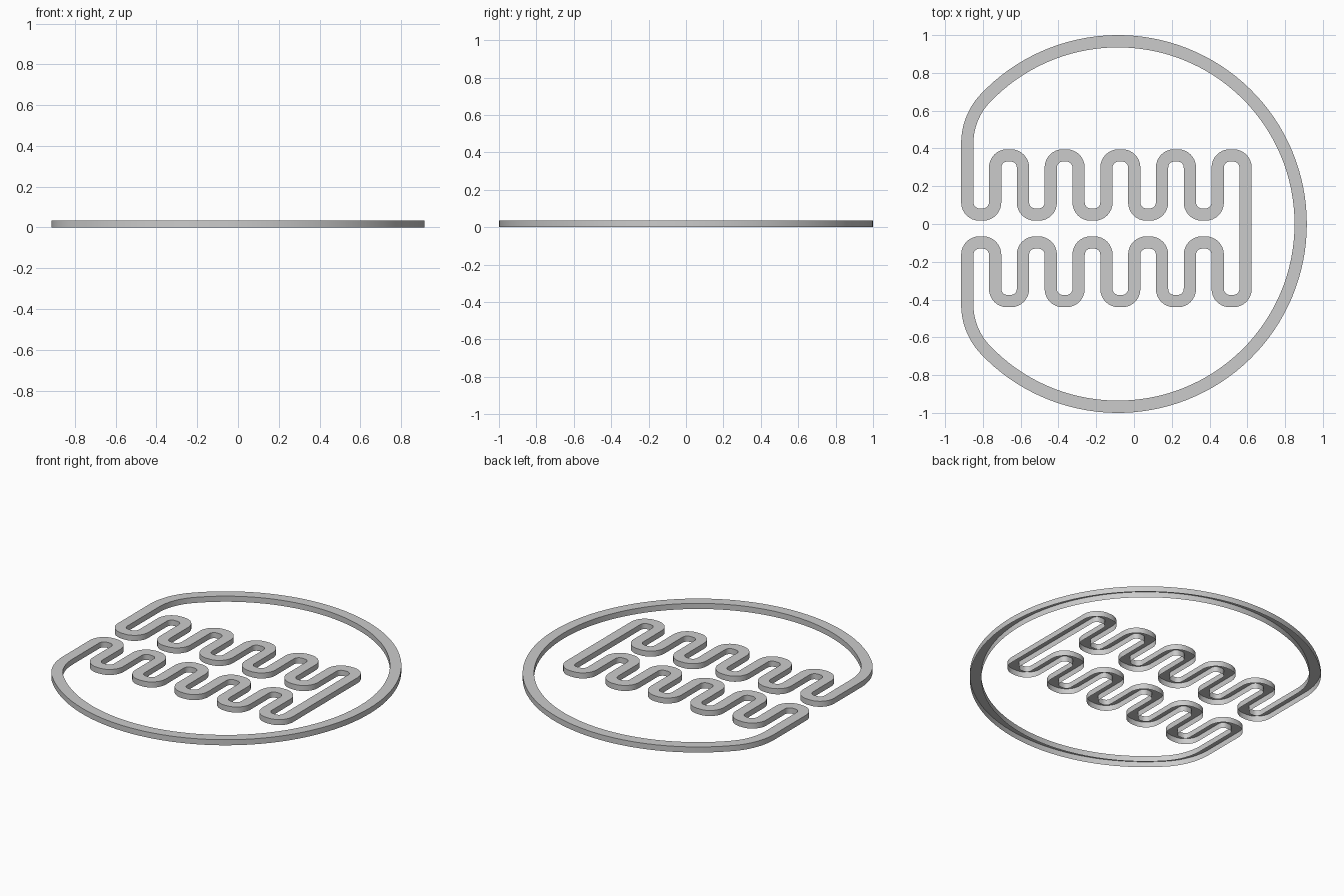
import bpy, bmesh
from math import sin, cos, pi, atan2, hypot
from mathutils import Vector

if "Cube" in bpy.data.objects:
    bpy.data.objects.remove(bpy.data.objects["Cube"])

HALF, HEIGHT = 0.0325, 0.035          # half band width, band height
CX, RING = -0.085, 0.9675             # big ring centre and centreline radius
LEFT, STEP = -0.8825, 0.1473          # first run and run spacing
BEND = 0.064                          # corner radius of the serpentine


def arc(cx, cy, r, a0, a1, n):
    return [Vector((cx + r * cos(a0 + (a1 - a0) * i / n),
                    cy + r * sin(a0 + (a1 - a0) * i / n))) for i in range(n + 1)]


def serpentine(first, other):
    """Corner points of a square wave running left to right."""
    pts = []
    for k in range(10):
        y = first if k % 2 == 0 else other
        pts += [Vector((LEFT + k * STEP, y)), Vector((LEFT + (k + 1) * STEP, y))]
    return pts


def rounded(corners, start, end, r, n=8):
    """Round every 90 degree corner of an open polyline."""
    full = [start] + corners + [end]
    out = []
    for p, c, q in zip(full, full[1:], full[2:]):
        u, v = (p - c).normalized(), (q - c).normalized()
        o = c + (u + v) * r
        for i in range(n + 1):
            t = pi / 2 * i / n
            out.append(o - v * r * cos(t) - u * r * sin(t))
    return out


# Centreline: upper wave, lower wave back, then the ring with softened shoulders
upper = serpentine(0.05, 0.363)
lower = serpentine(-0.098, -0.408)[::-1]
path = rounded(upper + lower, Vector((LEFT, 0.42)), Vector((LEFT, -0.42)), BEND)
SR = 0.345
fx = LEFT + SR
fy = ((RING - SR) ** 2 - (fx - CX) ** 2) ** 0.5
a = atan2(fy, fx - CX)
path += arc(fx, -fy, SR, -pi, -a, 14)
path += arc(CX, 0, RING, -a, a, 96)[1:-1]
path += arc(fx, fy, SR, a, pi, 14)

# Band: top face and two side walls, open underneath
bm = bmesh.new()
rows = []
n = len(path)
for i, p in enumerate(path):
    d0 = (p - path[i - 1]).normalized()
    d1 = (path[(i + 1) % n] - p).normalized()
    t = (d0 + d1).normalized()
    off = Vector((-t.y, t.x)) * HALF / max(t.dot(d1), 0.5)
    l, r = p + off, p - off
    rows.append([bm.verts.new((q.x, q.y, z)) for q, z in
                 ((l, 0), (l, HEIGHT), (r, HEIGHT), (r, 0))])
for i in range(n):
    A, B = rows[i], rows[(i + 1) % n]
    for j in range(3):
        bm.faces.new((A[j], A[j + 1], B[j + 1], B[j]))
bm.normal_update()
if bm.faces[:][1].normal.z < 0:
    bmesh.ops.reverse_faces(bm, faces=bm.faces[:])
mesh = bpy.data.meshes.new("serpentine_band")
bm.to_mesh(mesh)
bm.free()
band = bpy.data.objects.new("serpentine_band", mesh)
bpy.context.collection.objects.link(band)
bpy.context.view_layer.objects.active = band
band.select_set(True)
bpy.ops.object.shade_smooth_by_angle()
